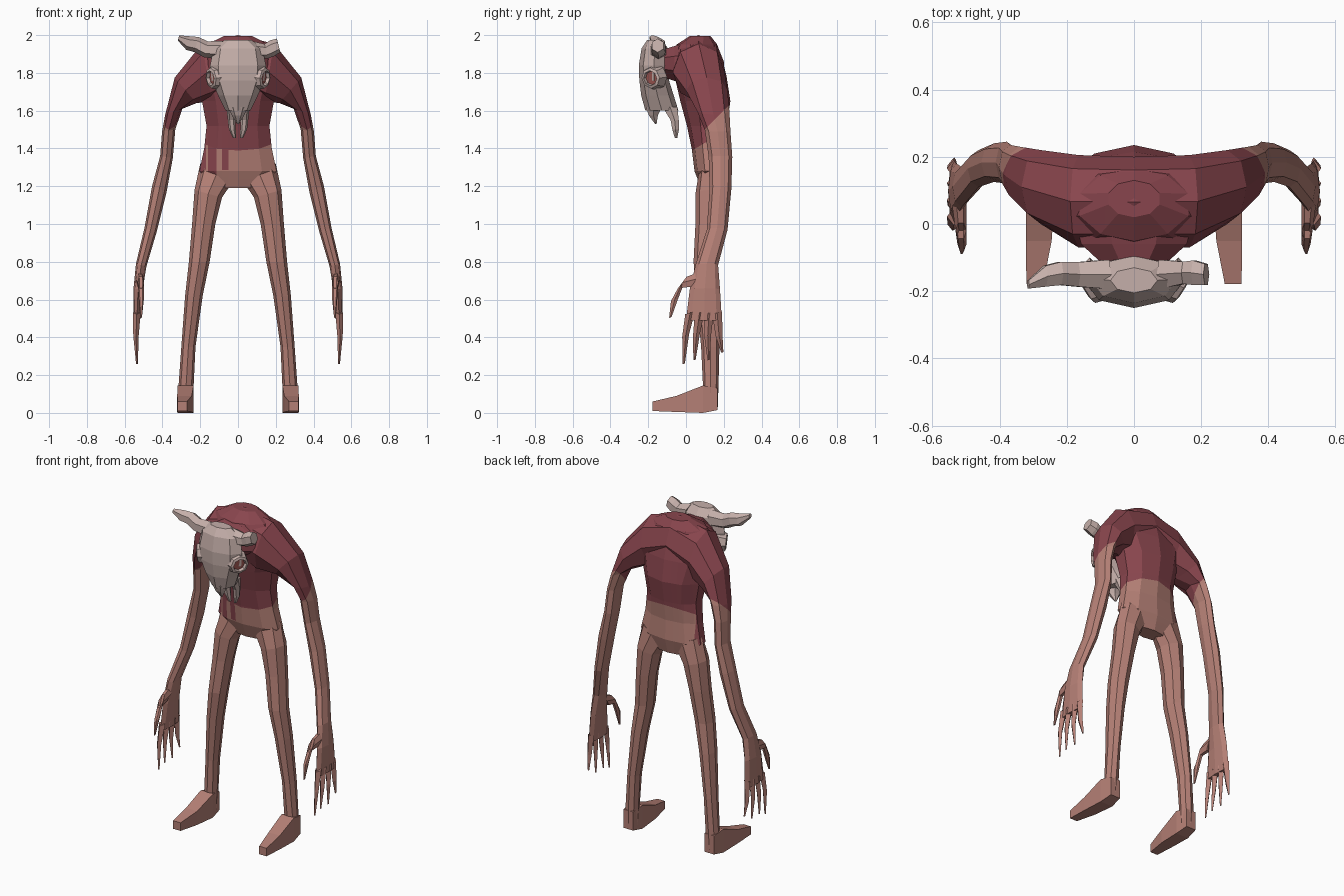
import bpy, bmesh, math
from mathutils import Vector as V

if "Cube" in bpy.data.objects:
    bpy.data.objects.remove(bpy.data.objects["Cube"])


def mat(name, rgb):
    m = bpy.data.materials.new(name)
    m.diffuse_color = (*rgb, 1)
    m.use_nodes = True
    m.node_tree.nodes["Principled BSDF"].inputs["Base Color"].default_value = m.diffuse_color
    return m


SKIN = mat("skin", (0.46, 0.215, 0.18))
RED = mat("dark red", (0.25, 0.06, 0.075))
BONE = mat("bone", (0.56, 0.43, 0.40))
SOCKET = mat("socket red", (0.33, 0.09, 0.08))


def loft(bm, secs, n=8, phase=0.0, grow=1.0):
    """Skin a closed tube through (centre, u, v) elliptical sections."""
    rings = []
    for c, u, v in secs:
        rings.append([bm.verts.new(V(c) + grow * (V(u) * math.cos(phase + 2 * math.pi * i / n)
                                                  + V(v) * math.sin(phase + 2 * math.pi * i / n)))
                      for i in range(n)])
    for a, b in zip(rings, rings[1:]):
        for i in range(n):
            j = (i + 1) % n
            bm.faces.new((a[i], a[j], b[j], b[i]))
    bm.faces.new(rings[0])
    bm.faces.new(rings[-1])


def limb(s, xo, zo, xi, zi, yf, yb):
    """Section given by outer and inner outline points plus front/back depth."""
    return ((s * (xo + xi) / 2, (yf + yb) / 2, (zo + zi) / 2),
            (s * (xo - xi) / 2, 0, (zo - zi) / 2), (0, (yb - yf) / 2, 0))


def level(z, hw, yf, yb, x=0):
    """Horizontal section."""
    return ((x, (yf + yb) / 2, z), (hw, 0, 0), (0, (yb - yf) / 2, 0))


def digit(bm, s, pts):
    """Thin four-sided finger through (x, y, z, half thickness) points."""
    loft(bm, [((s * x, y, z), (r * 0.8, 0, 0), (0, r, r * 0.3)) for x, y, z, r in pts], 4)


def finish(bm, name, mats, rule=None):
    bmesh.ops.recalc_face_normals(bm, faces=bm.faces)
    if rule:
        for f in bm.faces:
            f.material_index = rule(f.calc_center_median())
    me = bpy.data.meshes.new(name)
    bm.to_mesh(me)
    bm.free()
    for m in mats:
        me.materials.append(m)
    ob = bpy.data.objects.new(name, me)
    bpy.context.collection.objects.link(ob)
    return ob


def cut(bm, co, no):
    bmesh.ops.bisect_plane(bm, geom=bm.verts[:] + bm.edges[:] + bm.faces[:],
                           plane_co=co, plane_no=no, dist=1e-5)


# Torso, with a slanted red edge and drips cut into the faces
bm = bmesh.new()
loft(bm, [level(*r) for r in [
    (1.19, .11, .08, .18), (1.28, .215, .045, .205), (1.40, .188, .03, .2),
    (1.52, .175, .005, .215), (1.65, .20, -.03, .235), (1.78, .25, -.06, .215),
    (1.88, .23, -.08, .19), (1.95, .17, -.05, .165), (1.995, .08, .02, .13)]], 10, math.pi / 10)
DRIPS = [(-.3, -.17, 1.25, .3), (-.16, -.115, 1.235, .1), (-.085, -.05, 1.285, .1)]
cut(bm, (0, 0, 1.37), (0, -.6, 1))
for x0, x1, zb, ymax in DRIPS:
    for x in (x0, x1):
        cut(bm, (x, 0, 0), (1, 0, 0))
    cut(bm, (0, 0, zb), (0, 0, 1))


def torso_rule(c):
    if c.z > 1.37 + .6 * c.y:
        return 1
    return int(any(a < c.x < b and c.z > z and c.y < y for a, b, z, y in DRIPS))


finish(bm, "torso", [SKIN, RED], torso_rule)

# Neck reaching forward to the skull
bm = bmesh.new()
loft(bm, [((0, y, z), (w, 0, 0), (0, 0, h)) for y, z, w, h in [
    (.05, 1.85, .2, .13), (-.06, 1.85, .17, .1), (-.12, 1.85, .1, .08)]], 8, math.pi / 8)
finish(bm, "neck", [RED])

for s, side in ((1, "right"), (-1, "left")):
    # Shoulder and arm in one tube
    bm = bmesh.new()
    loft(bm, [limb(s, *r) for r in [
        (0, 2.0, 0, 1.72, -.07, .2), (.19, 1.955, .14, 1.65, -.07, .205),
        (.335, 1.775, .22, 1.64, .0, .22), (.385, 1.58, .295, 1.61, .06, .23),
        (.402, 1.49, .332, 1.5, .10, .235), (.412, 1.36, .345, 1.35, .12, .245),
        (.455, 1.2, .378, 1.17, .125, .24), (.495, .98, .43, .96, .11, .22),
        (.54, .79, .485, .775, .05, .17), (.553, .66, .505, .65, .02, .18),
        (.553, .49, .518, .49, .0, .19)]], 8)
    cut(bm, (0, 0, 1.40), (0, -1, 1))
    finish(bm, side + "_arm", [SKIN, RED], lambda c: int(c.z > 1.40 + c.y))

    # Fingers and thumb
    bm = bmesh.new()
    for y0, y1, y2, z2 in [(.022, -.002, -.012, .26), (.072, .055, .045, .28),
                           (.122, .115, .12, .28), (.165, .175, .192, .32)]:
        digit(bm, s, [(.536, y0, .53, .026), (.54, y1, .41, .018), (.535, y2, z2, .006)])
    loft(bm, [((s * x, y, z), (.018 * t, 0, 0), (0, .03 * t, .04 * t * k)) for x, y, z, t, k in [
        (.52, .06, .71, 1.2, 1), (.515, -.02, .69, .9, 1), (.512, -.06, .60, .75, .3),
        (.513, -.083, .505, .25, .3)]], 6)
    finish(bm, side + "_fingers", [SKIN])

    # Leg
    bm = bmesh.new()
    loft(bm, [limb(s, *r) for r in [
        (.20, 1.32, .01, 1.25, .07, .19), (.23, 1.18, .085, 1.14, .05, .2),
        (.243, 1.0, .12, 1.0, .05, .19), (.26, .8, .15, .8, .04, .17),
        (.28, .62, .187, .62, .055, .175), (.30, .35, .225, .35, .08, .177),
        (.315, .14, .235, .14, .09, .172), (.315, .03, .24, .03, .09, .168)]], 8)
    finish(bm, side + "_leg", [SKIN])

    # Foot, lofted from heel to toe
    bm = bmesh.new()
    loft(bm, [((s * (a + b) / 2, y, (c + d) / 2), ((b - a) / 2, 0, 0), (0, 0, (d - c) / 2))
              for y, a, b, c, d in [(.168, .245, .31, .015, .13), (.09, .235, .32, 0, .145),
                                    (-.05, .245, .322, .005, .09), (-.178, .27, .32, .01, .06)]],
         4, math.pi / 4, math.sqrt(2))
    finish(bm, side + "_foot", [SKIN])

    # Eye socket rim and its red hollow
    c = V((s * .122, -.175, 1.775))
    out = V((s * .85, -.5, -.1)).normalized()
    a = out.cross(V((0, 0, 1))).normalized()
    b = out.cross(a)
    bm = bmesh.new()
    loft(bm, [(c + out * d, a * r, b * r) for d, r in
              [(-.03, .07), (.025, .055), (.03, .04), (.008, .036)]], 8)
    finish(bm, side + "_eye_rim", [BONE])
    bm = bmesh.new()
    loft(bm, [(c + out * d, a * .036, b * .036) for d in (.008, .012)], 8)
    finish(bm, side + "_eye_hollow", [SOCKET])

# Skull, nose bone and upper jaw prongs
bm = bmesh.new()
loft(bm, [level(*r) for r in [
    (1.975, .07, -.205, -.13), (1.93, .13, -.235, -.095), (1.84, .148, -.25, -.09),
    (1.76, .14, -.247, -.09), (1.68, .105, -.237, -.065), (1.60, .066, -.215, -.04)]], 8)
loft(bm, [level(*r) for r in [
    (1.62, .055, -.22, -.12), (1.575, .032, -.2, -.145), (1.53, .006, -.165, -.155)]], 6)
for s in (1, -1):
    loft(bm, [level(*r, x=s * x) for x, *r in [
        (.036, 1.62, .026, -.13, -.04), (.034, 1.55, .02, -.085, -.035),
        (.03, 1.5, .018, -.075, -.035), (.018, 1.455, .008, -.06, -.045)]], 6)
finish(bm, "skull", [BONE])

# Horns: the left one whole, the right one broken short
for name, pts in (
        ("left_horn", [(-.08, -.15, 1.92, .05), (-.17, -.15, 1.925, .042), (-.22, -.147, 1.95, .04),
                       (-.265, -.155, 1.958, .036), (-.315, -.18, 1.985, .014)]),
        ("right_horn", [(.08, -.15, 1.92, .05), (.15, -.145, 1.915, .038), (.18, -.145, 1.93, .042),
                        (.215, -.15, 1.945, .036)])):
    bm = bmesh.new()
    loft(bm, [((x, y, z), (-.25 * r * (1 if x > 0 else -1), 0, r), (0, r, 0))
              for x, y, z, r in pts], 6)
    finish(bm, name, [BONE])
